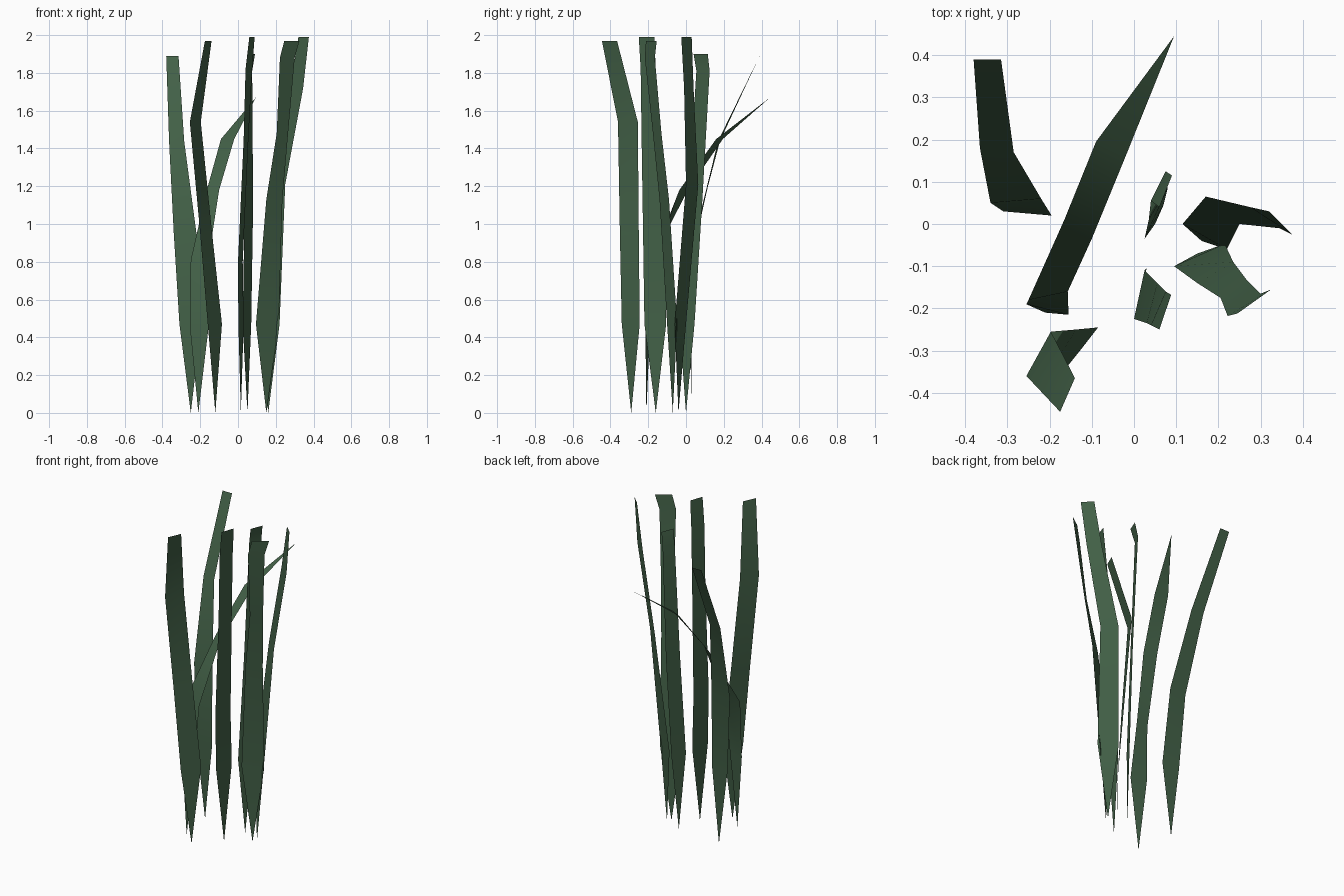
import bpy
import bmesh
from mathutils import Vector

cube = bpy.data.objects.get("Cube")
if cube:
    bpy.data.objects.remove(cube, do_unlink=True)

# One dark green for every blade
green = bpy.data.materials.new("dark_leaf_green")
green.use_nodes = True
colour = (0.055, 0.118, 0.063, 1.0)
green.diffuse_color = colour
shader = next(n for n in green.node_tree.nodes if n.type == "BSDF_PRINCIPLED")
shader.inputs["Base Color"].default_value = colour
shader.inputs["Roughness"].default_value = 0.9


def blade(name, root, *sections):
    """Flat leaf: a pointed root, then cross-sections of height, left edge, right edge."""
    bm = bmesh.new()
    tip = bm.verts.new(Vector((root[0], root[1], 0)))
    previous = None
    for height, left, right in sections:
        pair = [bm.verts.new(Vector((x, y, height))) for x, y in (left, right)]
        if previous is None:
            bm.faces.new((tip, pair[1], pair[0]))
        else:
            bm.faces.new((previous[0], previous[1], pair[1], pair[0]))
        previous = pair
    bmesh.ops.remove_doubles(bm, verts=bm.verts[:], dist=0.001)
    mesh = bpy.data.meshes.new(name)
    bm.to_mesh(mesh)
    bm.free()
    mesh.materials.append(green)
    leaf = bpy.data.objects.new(name, mesh)
    bpy.context.collection.objects.link(leaf)
    bpy.ops.object.select_all(action="DESELECT")
    leaf.select_set(True)
    bpy.context.view_layer.objects.active = leaf
    bpy.ops.object.shade_smooth_by_angle(angle=0.52)
    return leaf


# Blades leaning to the back
blade("back_right_blade", (-.25, .03),
      (.47, (-.31, .03), (-.195, .02)),
      (.95, (-.34, .05), (-.22, .06)),
      (1.44, (-.365, .18), (-.285, .17)),
      (1.89, (-.38, .39), (-.315, .39)))

blade("drooping_blade", (-.21, -.21),
      (.46, (-.255, -.19), (-.155, -.215)),
      (.81, (-.25, -.18), (-.157, -.16)),
      (1.18, (-.165, .01), (-.1, -.035)),
      (1.45, (-.09, .195), (-.02, .16)),
      (1.67, (.095, .445), (.095, .445)))

# Blades leaning to the front
blade("front_right_blade", (-.12, -.29),
      (.47, (-.16, -.34), (-.085, -.245)),
      (.95, (-.2, -.35), (-.137, -.25)),
      (1.54, (-.255, -.36), (-.197, -.255)),
      (1.97, (-.175, -.445), (-.14, -.365)))

blade("front_middle_blade", (.015, -.16),
      (.47, (.002, -.22), (.03, -.105)),
      (.8, (0, -.225), (.025, -.11)),
      (1.45, (.03, -.235), (.055, -.14)),
      (1.82, (.04, -.24), (.075, -.16)),
      (1.99, (.06, -.25), (.088, -.168)))

# Nearly upright blade in the centre
blade("centre_blade", (.05, 0),
      (.47, (.025, -.035), (.07, .045)),
      (1.1, (.035, .01), (.08, .085)),
      (1.81, (.04, .055), (.075, .125)),
      (1.9, (.06, .04), (.09, .115)))

# Blades leaning outward to the left
blade("left_front_blade", (.15, -.07),
      (.47, (.095, -.1), (.215, -.047)),
      (1.13, (.15, -.14), (.235, -.09)),
      (1.48, (.205, -.175), (.265, -.13)),
      (1.88, (.222, -.218), (.3, -.165)),
      (1.97, (.245, -.212), (.325, -.155)))

blade("left_back_blade", (.16, -.04),
      (.47, (.115, 0), (.22, -.06)),
      (1.21, (.17, .065), (.25, 0)),
      (1.72, (.275, .04), (.345, -.01)),
      (1.99, (.32, .03), (.375, -.025)))
